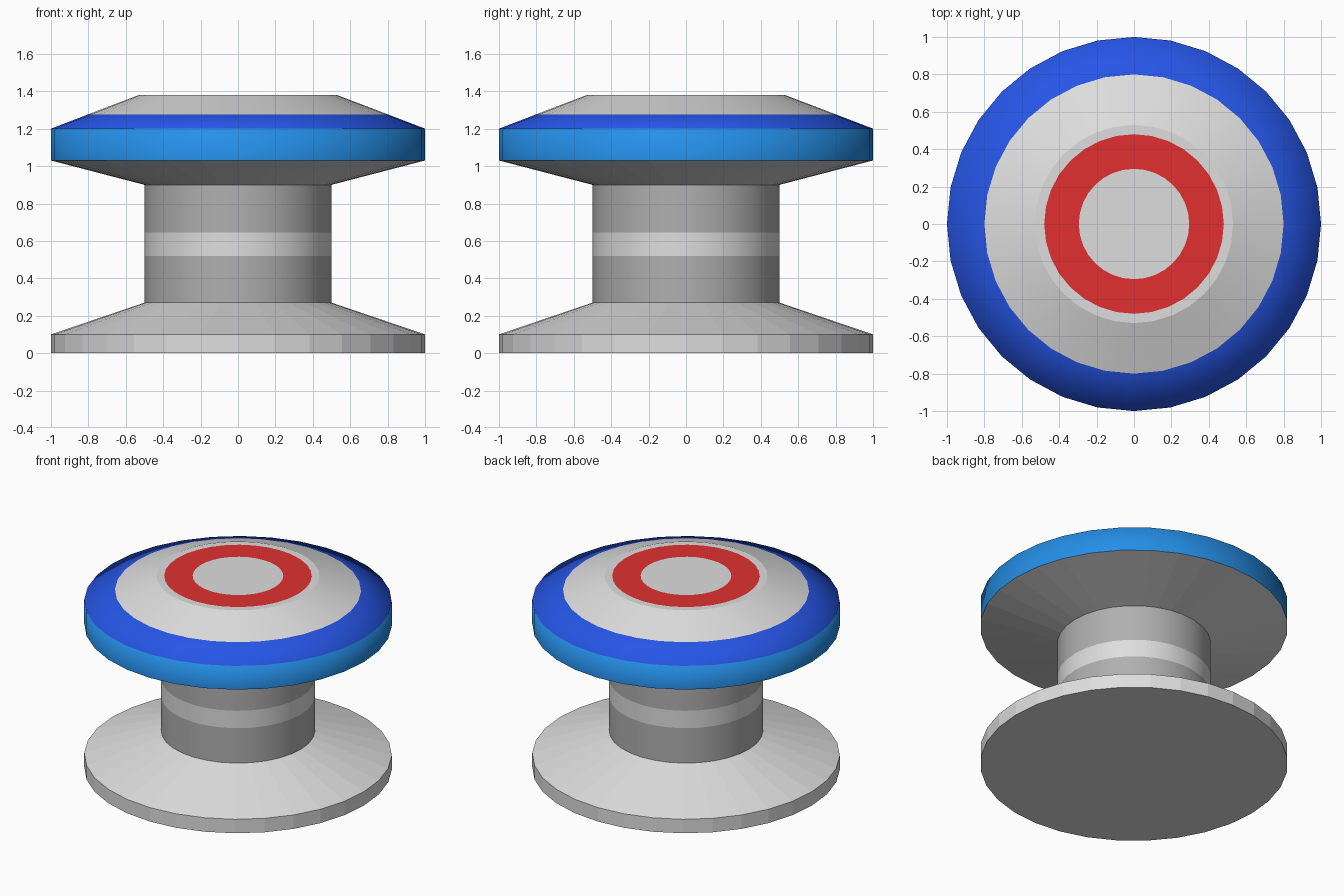
import bpy, bmesh, math

if "Cube" in bpy.data.objects:
    bpy.data.objects.remove(bpy.data.objects["Cube"])

SIDES = 32


def material(name, rgb):
    """Flat colour from 0-255 sRGB, stored as linear."""
    lin = [((c / 255 + 0.055) / 1.055) ** 2.4 if c > 10 else c / 3295 for c in rgb]
    m = bpy.data.materials.new(name)
    m.diffuse_color = (*lin, 1)
    m.use_nodes = True
    m.node_tree.nodes["Principled BSDF"].inputs["Base Color"].default_value = m.diffuse_color
    return m


light = material("light_grey", (222, 222, 222))
dark = material("mid_grey", (176, 176, 176))
blue = material("royal_blue", (38, 86, 232))
sky = material("sky_blue", (38, 146, 236))
red = material("red", (226, 48, 48))


def lathe(name, profile, bands, smooth=(), sharp=()):
    """Spin (radius, z) points; bands holds one material per profile step.
    smooth lists smooth steps, sharp lists profile points kept crisp."""
    mats = list(dict.fromkeys(bands))
    bm = bmesh.new()
    rings = []
    for r, z in profile:
        if r == 0:
            rings.append([bm.verts.new((0, 0, z))] * SIDES)
            continue
        rings.append([bm.verts.new((r * math.cos(a), r * math.sin(a), z))
                      for a in (2 * math.pi * i / SIDES for i in range(SIDES))])
    for k, mat in enumerate(bands):
        lo, hi = rings[k], rings[k + 1]
        for i in range(SIDES):
            j = (i + 1) % SIDES
            corners = list(dict.fromkeys((lo[i], lo[j], hi[j], hi[i])))
            f = bm.faces.new(corners)
            f.material_index = mats.index(mat)
            f.smooth = k in smooth
    for k in sharp:
        for i in range(SIDES):
            e = bm.edges.get((rings[k][i], rings[k][(i + 1) % SIDES]))
            if e:
                e.smooth = False
    mesh = bpy.data.meshes.new(name)
    bm.to_mesh(mesh)
    bm.free()
    for m in mats:
        mesh.materials.append(m)
    ob = bpy.data.objects.new(name, mesh)
    bpy.context.collection.objects.link(ob)
    return ob


# Flared foot, faceted
lathe("base", [(0, 0), (1, 0), (1, 0.1), (0.5, 0.27)], [light] * 3)

# Column with a pale stripe
lathe("column", [(0.5, 0.27), (0.5, 0.52), (0.5, 0.645), (0.5, 0.9)],
      [dark, light, dark], smooth=(0, 1, 2))

# Cap: underside, blue rim, blue and pale dome, red ring on the flat top
lathe("cap",
      [(0.5, 0.9), (1, 1.03), (1, 1.2), (0.8, 1.277), (0.53, 1.38),
       (0.48, 1.38), (0.295, 1.38), (0, 1.38)],
      [light, sky, blue, light, light, red, light],
      smooth=(1, 2, 3), sharp=(1, 4))
